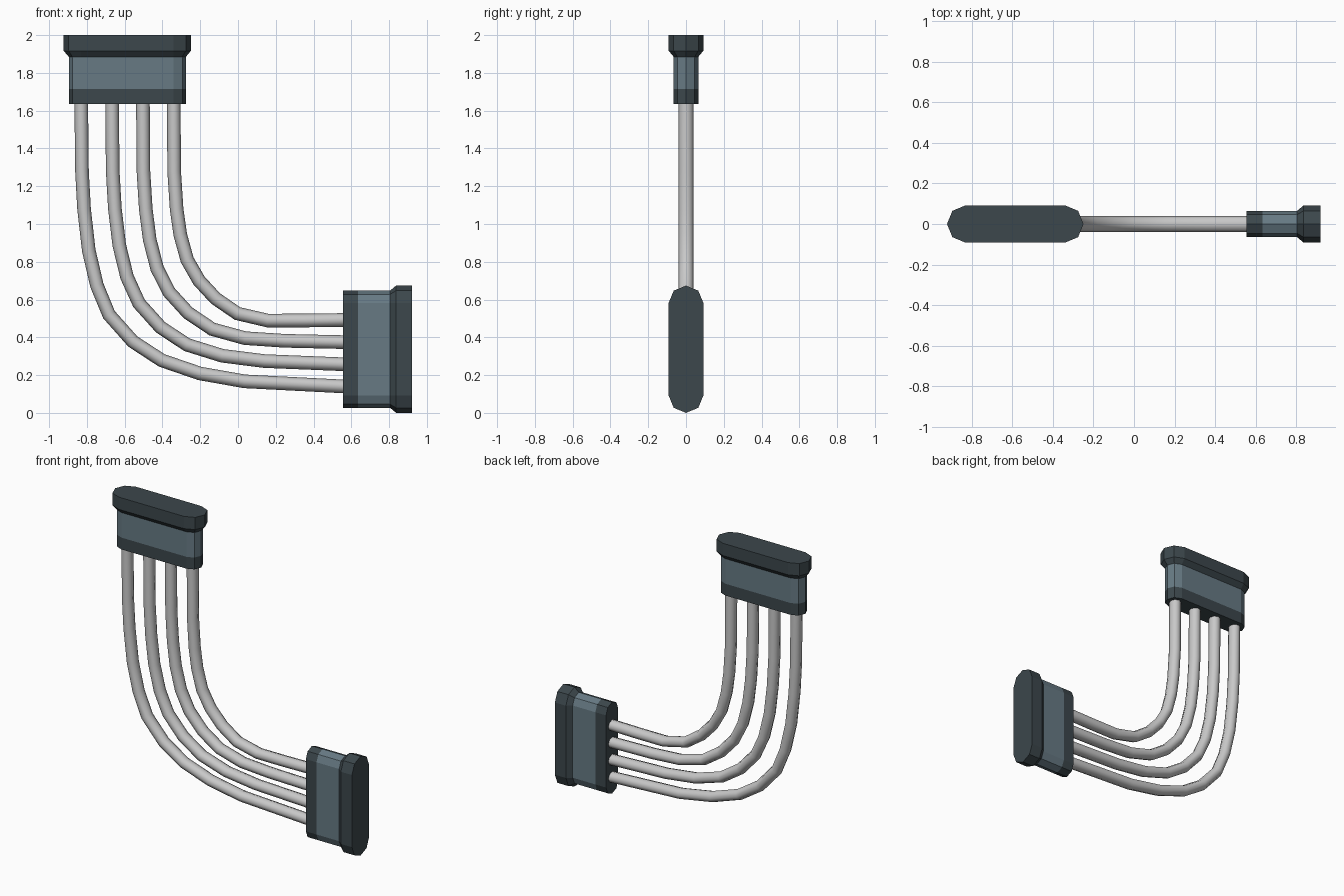
import bpy, bmesh, math
from mathutils import Vector

if "Cube" in bpy.data.objects:
    bpy.data.objects.remove(bpy.data.objects["Cube"])


def material(name, rgb):
    m = bpy.data.materials.new(name)
    m.diffuse_color = (*rgb, 1)
    m.use_nodes = True
    m.node_tree.nodes["Principled BSDF"].inputs["Base Color"].default_value = m.diffuse_color
    return m


DARK = material("dark slate", (0.045, 0.063, 0.072))
BODY = material("blue grey", (0.135, 0.195, 0.23))
WIRE = material("light grey", (0.58, 0.58, 0.58))


def loft(name, rings, mats, band_mats=None, smooth=None):
    """Skin a list of point rings, cap both ends, colour by band."""
    bm = bmesh.new()
    loops = [[bm.verts.new(p) for p in ring] for ring in rings]
    n = len(loops[0])
    for i in range(len(loops) - 1):
        for j in range(n):
            k = (j + 1) % n
            f = bm.faces.new((loops[i][j], loops[i][k], loops[i + 1][k], loops[i + 1][j]))
            f.material_index = band_mats[i] if band_mats else 0
    bm.faces.new(loops[0])
    bm.faces.new(loops[-1])
    bmesh.ops.recalc_face_normals(bm, faces=bm.faces)
    me = bpy.data.meshes.new(name)
    bm.to_mesh(me)
    bm.free()
    for m in mats:
        me.materials.append(m)
    ob = bpy.data.objects.new(name, me)
    bpy.context.collection.objects.link(ob)
    if smooth:
        bpy.ops.object.select_all(action='DESELECT')
        ob.select_set(True)
        bpy.context.view_layer.objects.active = ob
        bpy.ops.object.shade_smooth_by_angle(angle=math.radians(smooth))
    return ob


def stadium(r, half=0.245):
    """Flat-sided outline with faceted round ends, as (width, depth)."""
    pts = []
    for side, start in ((1, -90), (-1, 90)):
        for i in range(5):
            a = math.radians(start + 45 * i)
            pts.append((side * half + r * math.cos(a), r * math.sin(a)))
    return pts


def connector(name, place):
    # (distance from wire end, outline radius)
    levels = [(0, .065), (.08, .065), (.25, .065), (.282, .092), (.365, .092)]
    rings = [[place(u, d, w) for u, d in stadium(r)] for w, r in levels]
    loft(name, rings, [DARK, BODY], [0, 1, 0, 0])


# Upper connector points up, lower connector points right
connector("upper_connector", lambda u, d, w: (-.586 + u, d, 1.635 + w))
connector("lower_connector", lambda u, d, w: (.555 + w, d, .337 + u))

# Outermost and innermost wire paths (x, z); the others are blended between
OUTER = [(-.83, 1.64), (-.826, 1.28), (-.815, 1.08), (-.79, .86), (-.747, .675),
         (-.683, .52), (-.557, .378), (-.404, .278), (-.203, .209), (.034, .167), (.56, .14)]
INNER = [(-.34, 1.64), (-.338, 1.28), (-.325, 1.08), (-.306, .945), (-.269, .81),
         (-.206, .70), (-.119, .606), (-.003, .526), (.156, .489), (.351, .489), (.56, .492)]


def wire(name, t, sides=8):
    path = [Vector(a).lerp(Vector(b), t) for a, b in zip(OUTER, INNER)]
    rings = []
    for i, p in enumerate(path):
        if i == 0:
            nrm = Vector((1, 0))
        elif i == len(path) - 1:
            nrm = Vector((0, 1))
        else:
            d = (path[i + 1] - p).normalized() + (p - path[i - 1]).normalized()
            nrm = Vector((-d.y, d.x)).normalized()
        ring = []
        for j in range(sides):
            a = 2 * math.pi * j / sides
            q = p + nrm * .036 * math.cos(a)
            ring.append((q.x, .04 * math.sin(a), q.y))
        rings.append(ring)
    loft(name, rings, [WIRE], smooth=60)


# Four bent wires
for i in range(4):
    wire(f"wire_{i + 1}", i / 3)
